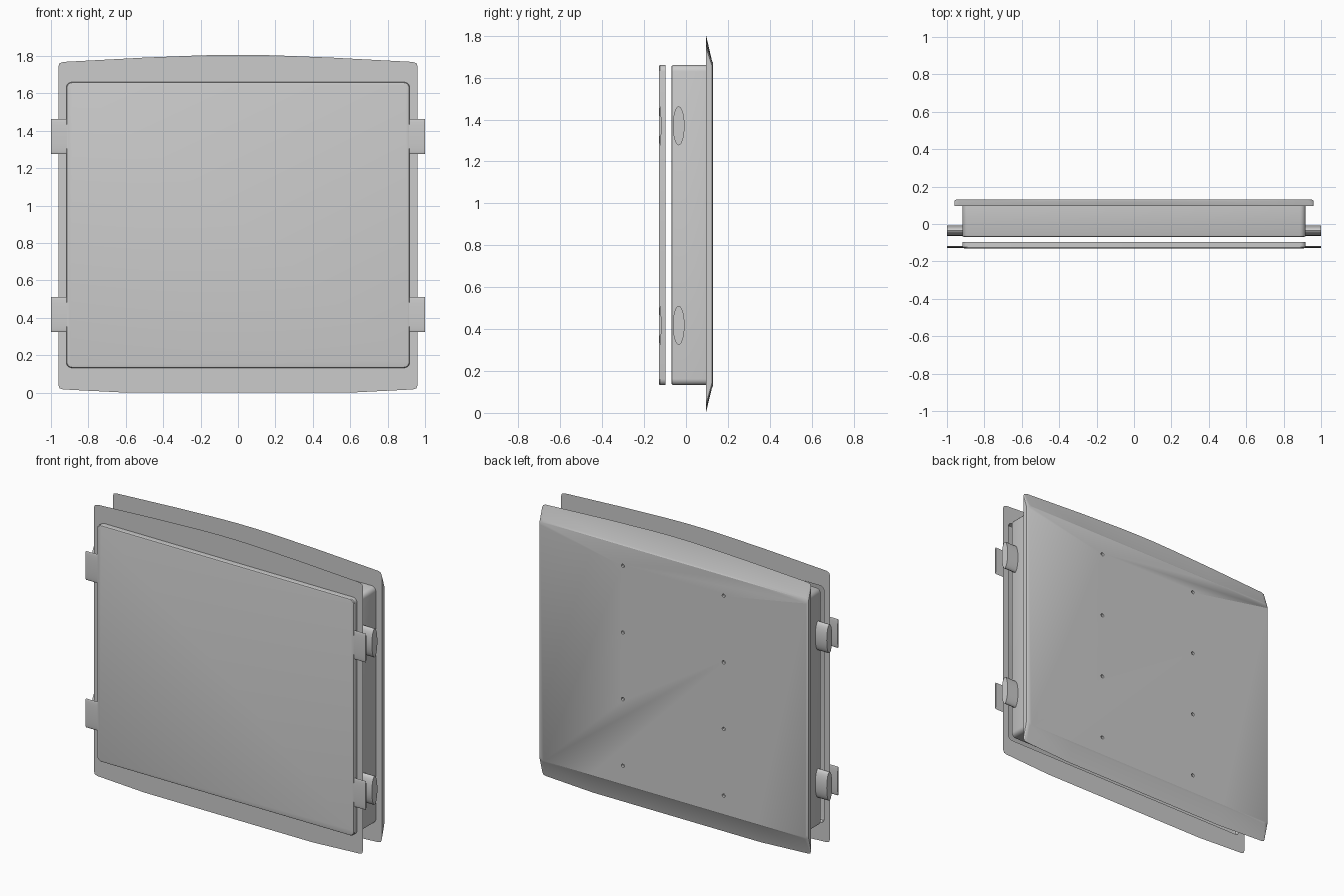
import bpy, bmesh, math

if "Cube" in bpy.data.objects:
    bpy.data.objects.remove(bpy.data.objects["Cube"])

def finish(bm, name):
    bmesh.ops.recalc_face_normals(bm, faces=bm.faces)
    me = bpy.data.meshes.new(name)
    bm.to_mesh(me)
    bm.free()
    ob = bpy.data.objects.new(name, me)
    bpy.context.collection.objects.link(ob)
    return ob

def smooth(ob):
    bpy.ops.object.select_all(action='DESELECT')
    ob.select_set(True)
    bpy.context.view_layer.objects.active = ob
    bpy.ops.object.shade_smooth_by_angle(angle=math.radians(30))

def ring(bm, pts, y):
    return [bm.verts.new((x, y, z)) for x, z in pts]

def bridge(bm, a, b):
    n = len(a)
    for i in range(n):
        bm.faces.new((a[i], a[(i + 1) % n], b[(i + 1) % n], b[i]))

def rounded_rect(hx, z0, z1, r, seg=5):
    pts = []
    for k, (cx, cz) in enumerate([(hx - r, z1 - r), (-hx + r, z1 - r),
                                  (-hx + r, z0 + r), (hx - r, z0 + r)]):
        for i in range(seg + 1):
            a = math.pi / 2 * (k + i / seg)
            pts.append((cx + r * math.cos(a), cz + r * math.sin(a)))
    return pts

# bowed flange outline, right half from bottom to top, mirrored
half = [(0.6, 0.0), (0.935, 0.017), (0.954, 0.023), (0.96, 0.04),
        (0.96, 1.745), (0.954, 1.761), (0.935, 1.768), (0.5, 1.791),
        (0.2, 1.803), (0.07, 1.806)]
outline = half + [(-x, z) for x, z in reversed(half)]

def tray(name, y_front, y_back, lip, flange):
    # raised panel with softened front edge, optional flange around its back
    bm = bmesh.new()
    steps = [(0, y_back), (0, y_front + lip), (0.003, y_front + lip * 0.3), (0.01, y_front)]
    rings = [ring(bm, rounded_rect(0.918 - d, 0.132 + d, 1.66 - d, 0.03), y) for d, y in steps]
    for a, b in zip(rings, rings[1:]):
        bridge(bm, a, b)
    bm.faces.new(rings[-1])
    if flange:
        outer = ring(bm, outline, y_back)
        n, m = len(outer), len(rings[0])
        edges = [bm.edges.new((outer[i], outer[(i + 1) % n])) for i in range(n)]
        edges += [bm.edges.get((rings[0][i], rings[0][(i + 1) % m])) for i in range(m)]
        bmesh.ops.triangle_fill(bm, edges=edges, use_beauty=True)
    smooth(finish(bm, name))

tray("front_lid", -0.13, -0.097, 0.007, True)
tray("main_body", -0.07, 0.096, 0.01, False)

# back cover: bowed rim sloping to a flat rectangular back
bm = bmesh.new()
def flat(d):
    return [(x * (1 - d), 1.68 - d + min(0, z - 1.768) if z > 0.9
             else 0.12 + d + max(0, z - 0.017)) for x, z in outline]
rims = [ring(bm, outline, 0.095), ring(bm, flat(0), 0.124), ring(bm, flat(0.01), 0.13)]
for a, b in zip(rims, rims[1:]):
    bridge(bm, a, b)
bm.faces.new(rims[0])
bm.faces.new(rims[-1])
cover = finish(bm, "back_cover")

# small mounting holes in the back, two columns of four
bm = bmesh.new()
hole = [(0.011 * math.cos(i * math.pi / 6), 0.011 * math.sin(i * math.pi / 6)) for i in range(12)]
for cx in (-0.36, 0.36):
    for k in range(4):
        pts = [(cx + x, 0.25 + 0.43 * k + z) for x, z in hole]
        a, b = ring(bm, pts, 0.115), ring(bm, pts, 0.14)
        bridge(bm, a, b)
        bm.faces.new(a)
        bm.faces.new(b)
cutter = finish(bm, "hole_cutter")
cutter.hide_render = True
mod = cover.modifiers.new("holes", 'BOOLEAN')
mod.operation = 'DIFFERENCE'
mod.object = cutter
smooth(cover)
bpy.context.view_layer.objects.active = cover
bpy.ops.object.modifier_apply(modifier="holes")
bpy.data.objects.remove(cutter)

# elliptical side pins on the body, and flattened ones on the lid
def pins(name, cy, ry):
    for side in (-1, 1):
        for level, cz in (("lower", 0.418), ("upper", 1.37)):
            bm = bmesh.new()
            rr = []
            for x in (0.91, 1.0):
                rr.append([bm.verts.new((side * x, cy + ry * math.cos(a), cz + 0.093 * math.sin(a)))
                           for a in (i * math.tau / 28 for i in range(28))])
            bridge(bm, *rr)
            for r in rr:
                bm.faces.new(r)
            smooth(finish(bm, f"{name}_{level}_{'right' if side > 0 else 'left'}"))

pins("body_pin", -0.035, 0.028)
pins("lid_tab", -0.123, 0.0055)
